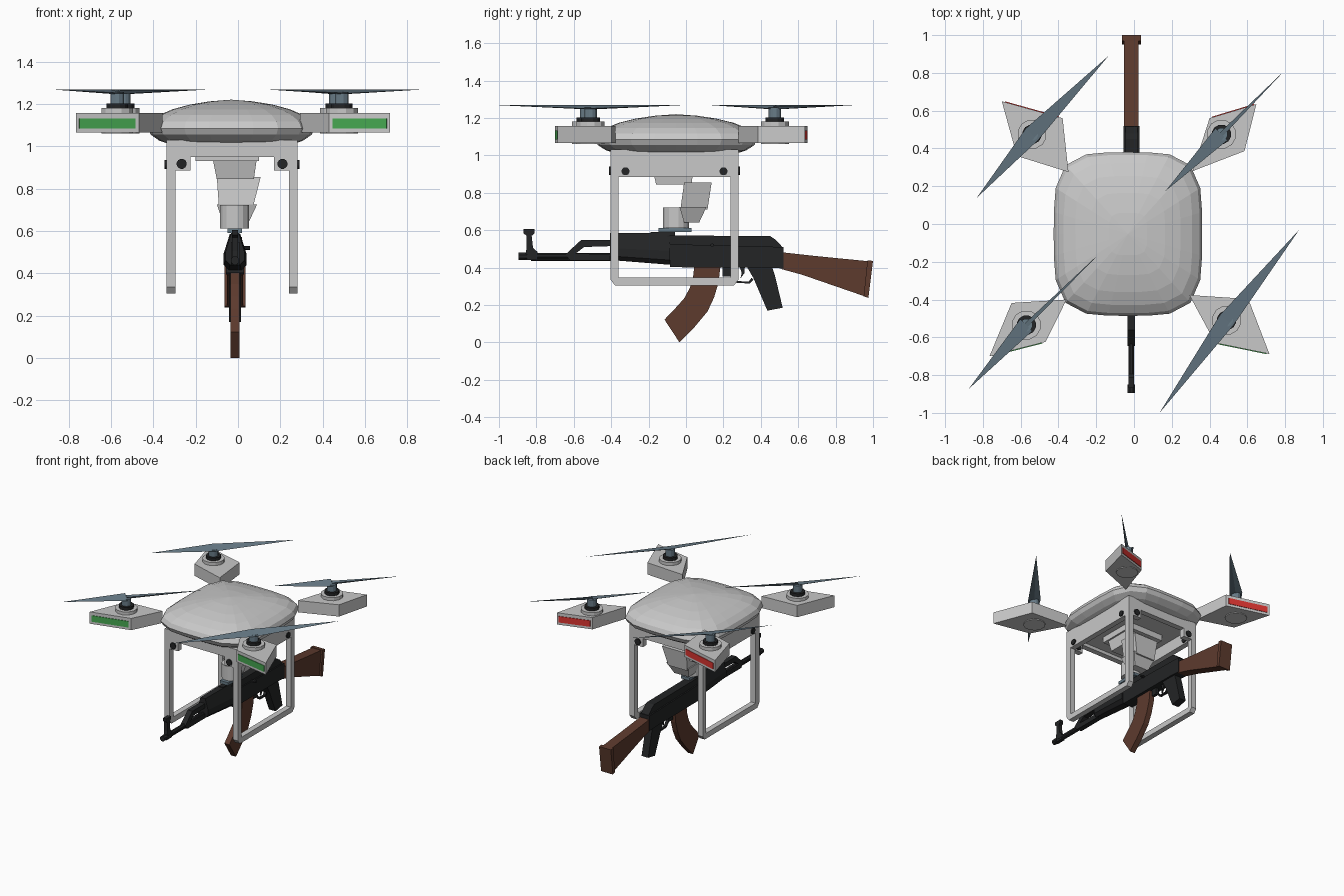
import bpy, bmesh, math
from mathutils import Vector, Matrix

if "Cube" in bpy.data.objects:
    bpy.data.objects.remove(bpy.data.objects["Cube"])


def material(name, rgb):
    m = bpy.data.materials.new(name)
    m.diffuse_color = (*rgb, 1)
    m.use_nodes = True
    m.node_tree.nodes["Principled BSDF"].inputs["Base Color"].default_value = m.diffuse_color
    return m


GREY = material("light_grey", (0.58, 0.58, 0.58))
BLACK = material("matte_black", (0.017, 0.018, 0.019))
BROWN = material("wood_brown", (0.11, 0.043, 0.027))
BLUE = material("blue_grey", (0.14, 0.20, 0.245))
GREEN = material("light_green", (0.06, 0.38, 0.08))
RED = material("light_red", (0.70, 0.035, 0.03))


def finish(bm, name, mat):
    bmesh.ops.recalc_face_normals(bm, faces=bm.faces)
    me = bpy.data.meshes.new(name)
    bm.to_mesh(me)
    bm.free()
    me.materials.append(mat)
    ob = bpy.data.objects.new(name, me)
    bpy.context.collection.objects.link(ob)
    return ob


def loft(name, a, b, mat):
    """Closed solid between two equal rings of 3D points."""
    bm = bmesh.new()
    va, vb = [bm.verts.new(p) for p in a], [bm.verts.new(p) for p in b]
    n = len(va)
    bm.faces.new(va)
    bm.faces.new(vb[::-1])
    for i in range(n):
        bm.faces.new((va[i], vb[i], vb[(i + 1) % n], va[(i + 1) % n]))
    return finish(bm, name, mat)


def side_prism(name, pts, half, mat, cx=-0.014):
    """Side profile of (y, z) points, extruded across x."""
    return loft(name, [(cx - half, y, z) for y, z in pts], [(cx + half, y, z) for y, z in pts], mat)


def frustum(name, x0, y0, z0, x1, y1, z1, mat):
    def ring(x, y, z):
        return [(x[0], y[0], z), (x[1], y[0], z), (x[1], y[1], z), (x[0], y[1], z)]
    return loft(name, ring(x0, y0, z0), ring(x1, y1, z1), mat)


def box(name, x, y, z, mat):
    return frustum(name, x, y, z[0], x, y, z[1], mat)


def rod(name, p, q, r, mat, n=12):
    p, q = Vector(p), Vector(q)
    rot = (q - p).to_track_quat('Z', 'Y')
    ring = [rot @ Vector((r * math.cos(t), r * math.sin(t), 0))
            for t in (2 * math.pi * (i + .5) / n for i in range(n))]
    return loft(name, [p + v for v in ring], [q + v for v in ring], mat)


# --- Hull: faceted rounded-square shell
bm = bmesh.new()
bmesh.ops.create_uvsphere(bm, u_segments=24, v_segments=12, radius=1)
for v in bm.verts:
    x, y, z = v.co
    r = math.hypot(x, y)
    if r > 1e-5:
        c, s = x / r, y / r
        k = (abs(c) ** 4 + abs(s) ** 4) ** -0.25
        x, y = c * k * r, s * k * r
    v.co = (-0.032 + 0.393 * x, -0.053 + 0.433 * y, 1.1 + 0.12 * z - 0.015 * r)
finish(bm, "hull", GREY)

# --- Arms, lights, motors and blades, one set per corner
# quad: outer tip, light edge end, inner corner, side corner; then motor, blade tips, half widths
corners = {
    "front_right": ([(.717, -.688), (.43, -.63), (.293, -.376), (.605, -.397)], (.49, -.51),
                    ((.135, -1.0), (.875, -.03)), GREEN, (.045, .045)),
    "front_left": ([(-.765, -.70), (-.468, -.624), (-.357, -.40), (-.648, -.418)], (-.57, -.535),
                   ((-.875, -.873), (-.18, -.153)), GREEN, (.045, .012)),
    "back_right": ([(.648, .635), (.40, .56), (.31, .28), (.585, .386)], (.463, .475),
                   ((.167, .175), (.80, .815)), RED, (.045, .012)),
    "back_left": ([(-.70, .65), (-.378, .56), (-.347, .275), (-.62, .36)], (-.54, .475),
                  ((-.833, .138), (-.135, .89)), RED, (.045, .045)),
}
# the light sits on the edge facing front or back
for name, (quad, (mx, my), tips, light, widths) in corners.items():
    loft(name + "_arm", [(x, y, 1.066) for x, y in quad], [(x, y, 1.156) for x, y in quad], GREY)
    p, q = Vector(quad[0]), Vector(quad[1])
    mid = (Vector(quad[2]) + Vector(quad[3])) / 2
    d = (q - p).normalized()
    out = Vector((-d.y, d.x))
    if out.dot(p - mid) < 0:
        out = -out
    a, b = p.lerp(q, .05), p.lerp(q, .94)
    strip = [(a, 1.085), (b, 1.085), (b, 1.132), (a, 1.132)]
    loft(name + "_light", [(*(v - out * .004), z) for v, z in strip],
         [(*(v + out * .004), z) for v, z in strip], light)
    for part, r, z0, z1, m in (("_motor_base", .078, 1.06, 1.18, GREY), ("_motor", .052, 1.18, 1.203, BLACK),
                               ("_rotor_hub", .034, 1.2, 1.255, BLUE)):
        rod(name + part, (mx, my, z0), (mx, my, z1), r, m)
    # slim diamond blade: two flat triangles with a little depth at the hub
    t0, t1 = Vector(tips[0]), Vector(tips[1])
    along = (t1 - t0).normalized()
    n = Vector((-along.y, along.x))
    bm = bmesh.new()
    for tip, w in zip((t0, t1), widths):
        c = Vector((mx, my))
        pts = [(*tip, 1.268), (*(c + n * w), 1.268), (*(c - n * w), 1.262 - .012 * (w > .02)), (*c, 1.245)]
        v = [bm.verts.new(k) for k in pts]
        for f in ((0, 1, 2), (0, 1, 3), (0, 2, 3), (1, 2, 3)):
            bm.faces.new([v[i] for i in f])
    finish(bm, name + "_blade", BLUE)

# --- Landing frame
FX, FY = -0.028, -0.0615
for side, s in (("left", -1), ("right", 1)):
    x = sorted((FX + s * .31, FX + s * .268))
    box(side + "_top_beam", x, (-.403, .28), (.885, 1.03), GREY)
    skid = [(-.403, .9), (-.403, .335), (-.38, .305), (.257, .305), (.28, .335), (.28, .9),
            (.238, .9), (.238, .347), (-.36, .347), (-.36, .9)]
    side_prism(side + "_skid", skid, .021, GREY, FX + s * .289)
    for end, e in (("front", -1), ("back", 1)):
        yo = FY + e * .3415
        box(f"{side}_{end}_bracket", sorted((FX + s * .31, FX + s * .197)), sorted((yo, yo - e * .042)),
            (.885, 1.0), GREY)
        bx, by = FX + s * .238, FY + e * .262
        rod(f"{side}_{end}_bolt", (bx, yo + e * .008, .917), (bx, yo - e * .05, .917), .024, BLACK)
        rod(f"{side}_{end}_side_bolt", (FX + s * .318, by, .915), (FX + s * .26, by, .915), .022, BLACK)
for end, e in (("front", -1), ("back", 1)):
    yo = FY + e * .3415
    box(end + "_top_beam", (FX - .31, FX + .31), sorted((yo, yo - e * .042)), (.95, 1.03), GREY)
box("frame_ceiling", (FX - .3, FX + .3), (-.39, .27), (.975, 1.02), GREY)

# --- Gimbal
box("gimbal_plate", (-.2, .1), (-.22, .07), (.93, .98), GREY)
frustum("gimbal_mount", (-.10, .075), (-.16, .03), .845, (-.118, .088), (-.18, .04), .935, GREY)
frustum("gimbal_shoulder", (-.09, .07), (-.03, .115), .71, (-.10, .107), (-.01, .137), .855, GREY)
frustum("gimbal_elbow", (-.07, .05), (-.01, .07), .64, (-.10, .09), (-.035, .11), .725, GREY)
rod("gimbal_cylinder", (-.016, -.053, .612), (-.016, -.053, .722), .07, GREY, 16)
box("gimbal_clamp", (-.05, .02), (-.147, .03), (.59, .612), BLUE)

# --- Slung rifle: front end
CX = -0.014
rod("muzzle", (CX, -.895, .46), (CX, -.85, .46), .021, BLACK, 8)
rod("barrel", (CX, -.86, .463), (CX, -.38, .463), .016, BLACK, 8)
rod("cleaning_rod", (CX, -.83, .443), (CX, -.38, .443), .007, BLACK, 6)
side_prism("front_sight", [(-.868, .605), (-.81, .605), (-.81, .582), (-.825, .57), (-.818, .505), (-.795, .485),
                           (-.795, .44), (-.865, .44), (-.852, .505), (-.852, .57), (-.868, .582)], .014, BLACK)
side_prism("gas_block", [(-.645, .47), (-.56, .548), (-.39, .548), (-.39, .515), (-.545, .51),
                         (-.59, .475), (-.39, .472), (-.39, .437), (-.62, .437)], .02, BLACK)
section = [(-.025, .585), (.025, .585), (.055, .49), (.055, .44), (.03, .415), (-.03, .415), (-.055, .44), (-.055, .49)]
loft("handguard", [(CX + x * .8, -.405, .585 + (z - .585) * .85) for x, z in section],
     [(CX + x, -.085, z) for x, z in section], BLACK)
# receiver and its top cover
side_prism("receiver", [(-.085, .525), (.52, .51), (.52, .395), (.45, .40), (-.085, .402)], .042, BLACK)
side_prism("receiver_cover", [(-.10, .572), (.45, .568), (.48, .548), (.52, .505), (-.10, .51)], .032, BLACK)
box("rear_sight", (CX - .02, CX + .02), (-.19, -.06), (.57, .59), BLACK)
rod("bolt_handle", (CX, .14, .52), (CX + .07, .14, .52), .01, BLACK, 6)

# --- Magazine, grip, trigger
side_prism("magazine", [(.045, .415), (.185, .415), (.174, .32), (.15, .24), (.115, .165), (.04, .075), (-.035, 0),
                        (-.115, .122), (-.055, .185), (-.01, .235), (.02, .29), (.038, .35)], .021, BROWN)
side_prism("grip", [(.325, .405), (.46, .405), (.475, .36), (.517, .185), (.435, .17), (.36, .345)], .028, BLACK)
box("magazine_catch", (CX - .012, CX + .012), (.195, .24), (.352, .41), BLACK)
side_prism("trigger_guard", [(.225, .41), (.235, .41), (.245, .36), (.275, .328), (.335, .325), (.35, .345), (.36, .335),
                             (.342, .315), (.27, .318), (.235, .355)], .01, BLACK)
side_prism("trigger", [(.285, .41), (.315, .41), (.312, .37), (.29, .34), (.298, .37)], .006, BLACK)

# --- Stock and butt plate
side_prism("stock", [(.51, .482), (.69, .462), (.975, .434), (.965, .243), (.62, .362), (.51, .392)], .038, BROWN)
side_prism("butt_plate", [(.97, .438), (1.0, .436), (.975, .238), (.95, .246)], .05, BROWN)
